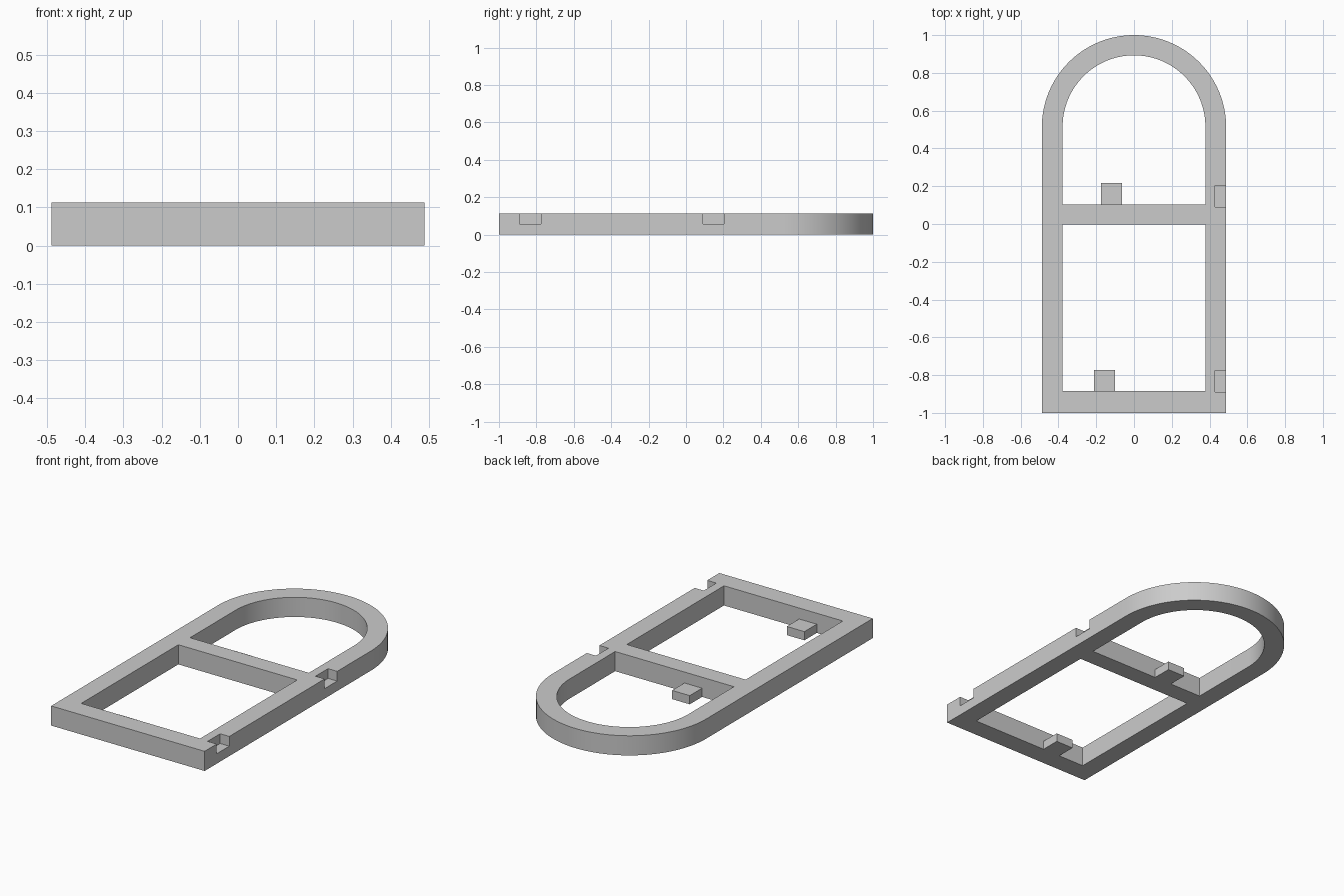
import bpy, bmesh, math

cube = bpy.data.objects.get("Cube")
if cube:
    bpy.data.objects.remove(cube, do_unlink=True)

GREY = (0.6, 0.6, 0.6, 1.0)
mat = bpy.data.materials.new("plain_grey")
mat.use_nodes = True
mat.diffuse_color = GREY
mat.node_tree.nodes["Principled BSDF"].inputs["Base Color"].default_value = GREY

HEIGHT = 0.113
OUTER, INNER = 0.488, 0.378      # half widths
SEGMENTS = 64


def prism(name, outline, z0, z1):
    """Extrude a flat outline from z0 to z1."""
    bm = bmesh.new()
    base = bm.faces.new([bm.verts.new((x, y, z0)) for x, y in outline])
    top = bmesh.ops.extrude_face_region(bm, geom=[base], use_keep_orig=True)
    for v in top["geom"]:
        if isinstance(v, bmesh.types.BMVert):
            v.co.z = z1
    bmesh.ops.recalc_face_normals(bm, faces=bm.faces)
    mesh = bpy.data.meshes.new(name)
    bm.to_mesh(mesh)
    bm.free()
    mesh.materials.append(mat)
    obj = bpy.data.objects.new(name, mesh)
    bpy.context.collection.objects.link(obj)
    return obj


def rect(x0, x1, y0, y1):
    return [(x0, y0), (x1, y0), (x1, y1), (x0, y1)]


def arch(radius, y_base, y_top):
    """Straight sides with a half-round end."""
    yc = y_top - radius
    arc = [(radius * math.cos(math.pi * i / SEGMENTS),
            yc + radius * math.sin(math.pi * i / SEGMENTS))
           for i in range(SEGMENTS + 1)]
    return [(-radius, y_base), (radius, y_base)] + arc


def cut(target, cutter):
    """Subtract the cutter and discard it."""
    cutter.hide_render = True
    mod = target.modifiers.new("cut", "BOOLEAN")
    mod.operation = "DIFFERENCE"
    mod.solver = "EXACT"
    mod.object = cutter
    bpy.context.view_layer.objects.active = target
    bpy.ops.object.modifier_apply(modifier=mod.name)
    bpy.data.objects.remove(cutter, do_unlink=True)


# Arched frame with two openings and a crossbar between them
frame = prism("arched_frame", arch(OUTER, -1, 1), 0, HEIGHT)
cut(frame, prism("arch_opening", arch(INNER, 0.104, 0.893), -0.1, 0.3))
cut(frame, prism("square_opening", rect(-INNER, INNER, -0.885, -0.002), -0.1, 0.3))

# Hinge notches in the upper left edge
for y in (-0.89, 0.09):
    cut(frame, prism("hinge_notch", rect(0.43, 0.6, y, y + 0.114), 0.057, 0.3))

# Smooth the round end, keep corners sharp
bpy.ops.object.select_all(action="DESELECT")
frame.select_set(True)
bpy.context.view_layer.objects.active = frame
bpy.ops.object.shade_smooth_by_angle(angle=math.radians(30))

# Stop tabs, flush with the underside
for name, x, y in (("lower_tab", -0.212, -0.885), ("upper_tab", -0.175, 0.104)):
    prism(name, rect(x, x + 0.112, y, y + 0.112), 0, 0.05)
